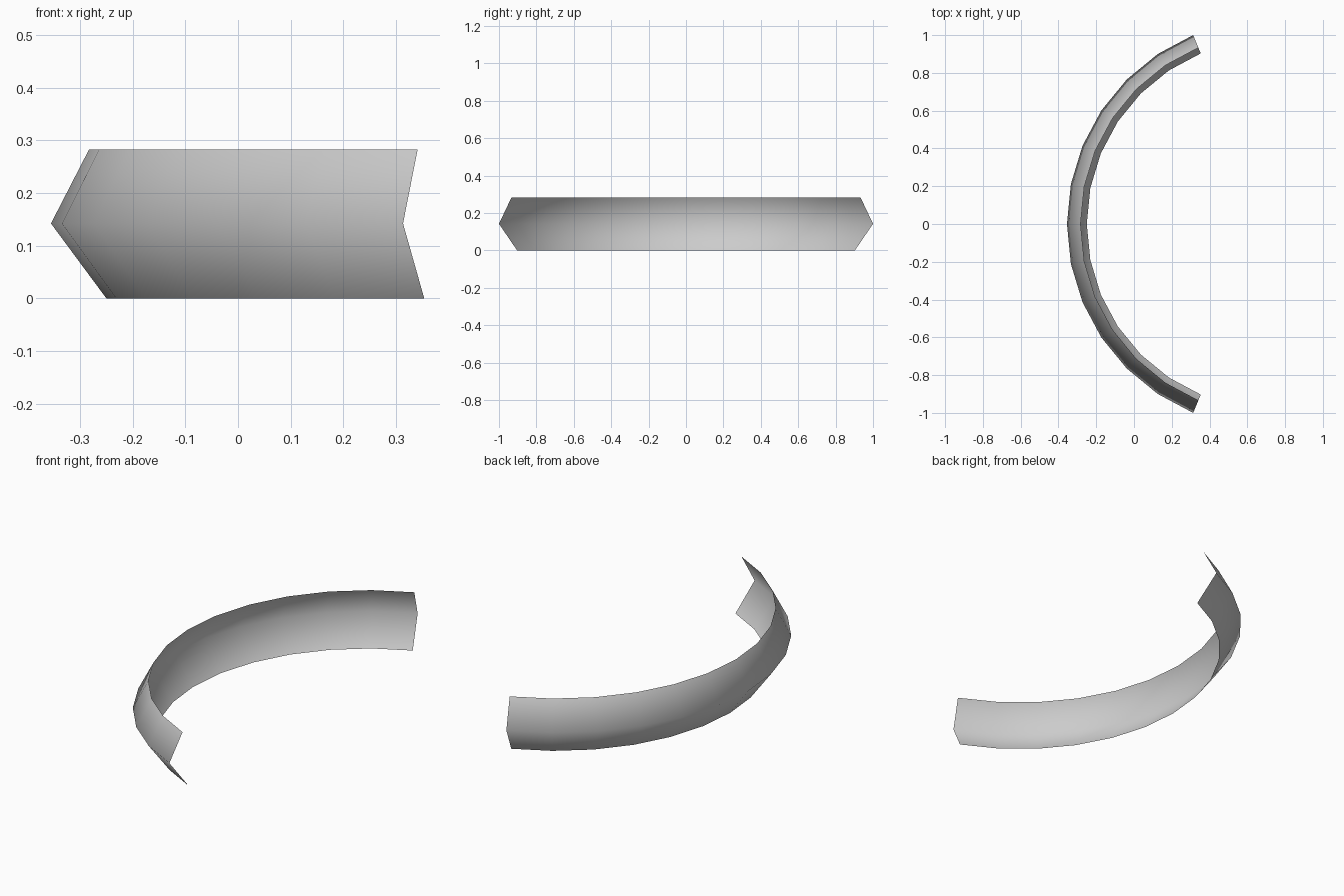
import bpy, bmesh
from math import cos, sin, radians

if "Cube" in bpy.data.objects:
    bpy.data.objects.remove(bpy.data.objects["Cube"])

CENTRE_X = 0.7275   # centre of the arc
STEPS = 12          # segments along the 135 degree sweep
HALF_SWEEP = 67.5
PROFILE = [(0.9775, 0.0), (1.0825, 0.142), (1.0105, 0.282)]  # radius, height

# Curved band: V-shaped open profile swept around the arc
bm = bmesh.new()
rows = []
for i in range(STEPS + 1):
    a = radians(-HALF_SWEEP + 2 * HALF_SWEEP * i / STEPS)
    rows.append([bm.verts.new((CENTRE_X - r * cos(a), r * sin(a), z))
                 for r, z in PROFILE])
for p, q in zip(rows, rows[1:]):
    for j in range(len(PROFILE) - 1):
        face = bm.faces.new((p[j], p[j + 1], q[j + 1], q[j]))
        face.smooth = True
        # outward side faces away from the arc centre
        face.normal_update()
        mid = face.calc_center_median()
        if face.normal.x * (mid.x - CENTRE_X) + face.normal.y * mid.y < 0:
            face.normal_flip()

mesh = bpy.data.meshes.new("curved_band")
bm.to_mesh(mesh)
bm.free()
band = bpy.data.objects.new("curved_band", mesh)
bpy.context.collection.objects.link(band)
